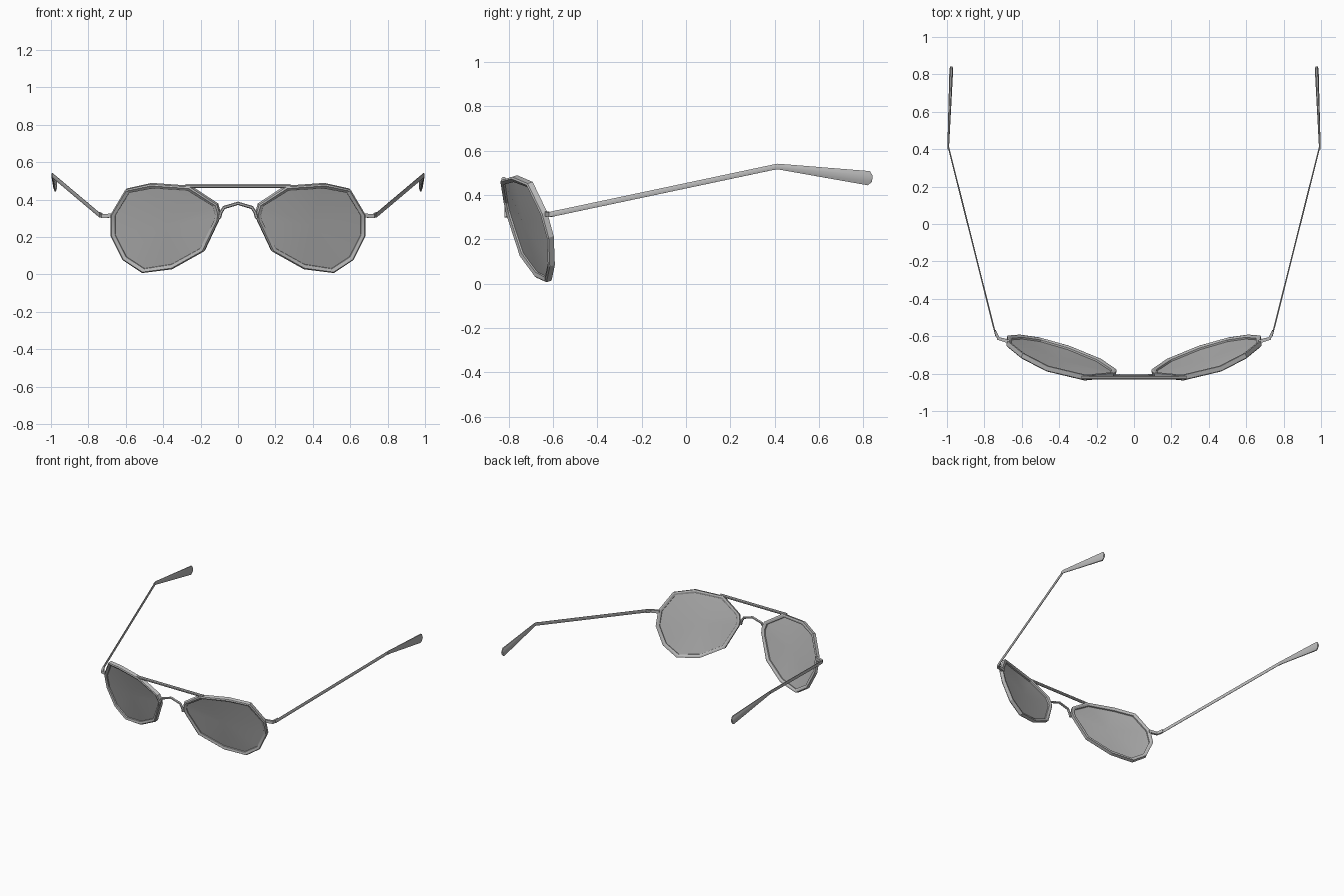
import bpy, bmesh, math
from mathutils import Vector

cube = bpy.data.objects.get("Cube")
if cube:
    bpy.data.objects.remove(cube, do_unlink=True)


def material(name, grey):
    mat = bpy.data.materials.new(name)
    mat.use_nodes = True
    color = (grey, grey, grey, 1)
    mat.diffuse_color = color
    mat.node_tree.nodes["Principled BSDF"].inputs["Base Color"].default_value = color
    return mat


METAL = material("grey metal", 0.5)
GLASS = material("grey lens", 0.46)


def finish(name, bm, mat, mirror=True, recalc=True, angle=35):
    if recalc:
        bmesh.ops.recalc_face_normals(bm, faces=bm.faces)
    mesh = bpy.data.meshes.new(name)
    bm.to_mesh(mesh)
    bm.free()
    mesh.materials.append(mat)
    obj = bpy.data.objects.new(name, mesh)
    bpy.context.collection.objects.link(obj)
    if mirror:
        obj.modifiers.new("Mirror", 'MIRROR').use_mirror_merge = False
    bpy.ops.object.select_all(action='DESELECT')
    obj.select_set(True)
    bpy.context.view_layer.objects.active = obj
    bpy.ops.object.shade_smooth_by_angle(angle=math.radians(angle))
    return obj


def skin(bm, rings, closed=False):
    """Join rings of points with quads, capping the ends of an open run."""
    rings = [[bm.verts.new(p) for p in ring] for ring in rings]
    count = len(rings)
    for i in range(count if closed else count - 1):
        a, b = rings[i], rings[(i + 1) % count]
        for j in range(len(a)):
            k = (j + 1) % len(a)
            bm.faces.new((a[j], a[k], b[k], b[j]))
    if not closed:
        bm.faces.new(rings[0])
        bm.faces.new(rings[-1])


def bar(name, stations, sides=8, mirror=True):
    """Loft a bar through (point, half width, half height) stations."""
    bm = bmesh.new()
    pts = [Vector(s[0]) for s in stations]
    rings = []
    for i, (_, w, h) in enumerate(stations):
        along = (pts[min(i + 1, len(pts) - 1)] - pts[max(i - 1, 0)]).normalized()
        side = along.cross(Vector((0, 0, 1))).normalized()
        up = side.cross(along)
        turns = [2 * math.pi * (j + 0.5) / sides for j in range(sides)]
        rings.append([pts[i] + side * w * math.cos(t) + up * h * math.sin(t) for t in turns])
    skin(bm, rings)
    return finish(name, bm, METAL, mirror)


# Lens outline, running from the outer side over the top to the nose
outline = [Vector(p) for p in (
    (.68, -.61, .21), (.68, -.64, .32), (.60, -.705, .455), (.465, -.775, .485),
    (.255, -.825, .47), (.11, -.81, .375), (.097, -.80, .33), (.10, -.79, .295),
    (.18, -.735, .125), (.35, -.665, .03), (.51, -.62, .01), (.615, -.605, .08))]
centre = sum(outline, Vector()) / len(outline) + Vector((0, -.015, 0))
front = Vector((.31, -1, -.31)).normalized()


def inset(p, inward, forward):
    return p + (centre - p).normalized() * inward + front * forward


# Rims: a bevelled band swept around each lens
bm = bmesh.new()
section = ((0, -.015), (0, .010), (.008, .016), (.026, .008), (.026, -.010), (.012, -.016))
skin(bm, [[inset(p, *s) for s in section] for p in outline], closed=True)
finish("rims", bm, METAL, angle=20)

# Lenses: shallow domed panes set inside the rims
bm = bmesh.new()
hub = bm.verts.new(centre)
edge = [bm.verts.new(inset(p, .02, 0)) for p in outline]
for a, b in zip(edge, edge[1:] + edge[:1]):
    bm.faces.new((hub, a, b))
bm.normal_update()
if sum((f.normal.dot(front) for f in bm.faces)) < 0:
    bmesh.ops.reverse_faces(bm, faces=bm.faces)
finish("lenses", bm, GLASS, recalc=False, angle=60)

# Straight brow bar and arched nose bridge
bar("brow_bar", [((x, -.822, .472), .010, .011) for x in (-.28, .28)], mirror=False)
arch = ((-.10, .30), (-.092, .33), (-.075, .358), (0, .38), (.075, .358), (.092, .33), (.10, .30))
bar("nose_bridge", [((x, -.81, z), .009, .009) for x, z in arch], sides=6, mirror=False)

# Hinges, temple arms and flared ear tips
bar("hinges", [((.665, -.63, .315), .014, .015), ((.725, -.612, .312), .012, .015),
               ((.742, -.57, .322), .006, .017)], sides=4)
bar("temple_arms", [((.738, -.60, .315), .004, .013), ((.993, .415, .53), .004, .013)])
bar("ear_tips", [((.993, .40, .527), .004, .013), ((.993, .42, .528), .005, .014),
                 ((.977, .825, .476), .011, .035), ((.976, .84, .474), .007, .015)])
